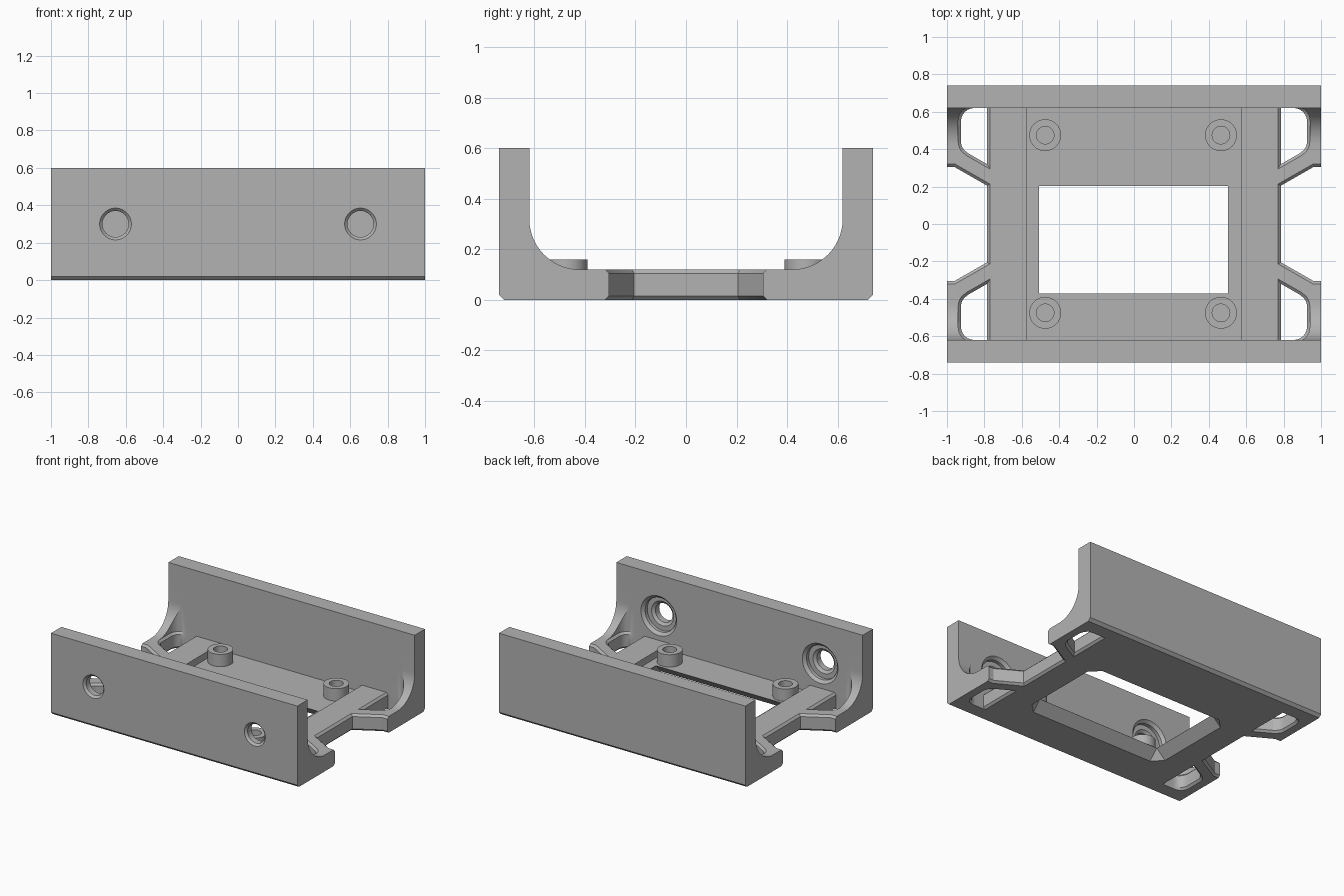
import bpy, bmesh
from math import sin, cos, pi
from mathutils import Vector, Matrix

if "Cube" in bpy.data.objects:
    bpy.data.objects.remove(bpy.data.objects["Cube"])

grey = bpy.data.materials.new("matte_grey")
grey.use_nodes = True
COLOUR = (0.45, 0.45, 0.45, 1)
grey.diffuse_color = COLOUR
grey.node_tree.nodes["Principled BSDF"].inputs["Base Color"].default_value = COLOUR

HALF_X, WALL_OUT, WALL_IN, WALL_TOP = 1.0, 0.74, 0.62, 0.6
RAIL_TOP, FLOOR_TOP, RAIL_OUT, RAIL_IN = 0.12, 0.07, 0.785, 0.573
FILLET, CHAMFER = 0.2, 0.015


def make(name, rings, closed=False):
    """Skin a stack of equal-length point rings; cap the ends unless closed."""
    bm = bmesh.new()
    rows = [[bm.verts.new(p) for p in ring] for ring in rings]
    n = len(rows[0])
    pairs = list(zip(rows, rows[1:])) + ([(rows[-1], rows[0])] if closed else [])
    for a, b in pairs:
        for i in range(n):
            j = (i + 1) % n
            bm.faces.new((a[i], a[j], b[j], b[i]))
    if not closed:
        bm.faces.new(rows[0][::-1])
        bm.faces.new(rows[-1])
    bmesh.ops.recalc_face_normals(bm, faces=bm.faces)
    mesh = bpy.data.meshes.new(name)
    bm.to_mesh(mesh)
    bm.free()
    mesh.materials.append(grey)
    obj = bpy.data.objects.new(name, mesh)
    bpy.context.collection.objects.link(obj)
    return obj


def lathe(name, profile, matrix, steps=40):
    """Turn (radius, height) points around the local z axis."""
    rings = [[matrix @ Vector((r * cos(2 * pi * i / steps), r * sin(2 * pi * i / steps), h))
              for i in range(steps)] for r, h in profile]
    return make(name, rings)


def box(name, x, y, z0, z1):
    return make(name, [[(-x, -y, z), (x, -y, z), (x, y, z), (-x, y, z)] for z in (z0, z1)])


def grow(points, d):
    """Offset a counter-clockwise outline outwards, never into the walls."""
    out = []
    for i, p in enumerate(points):
        p = Vector(p)
        a = (p - Vector(points[i - 1])).normalized()
        b = (Vector(points[(i + 1) % len(points)]) - p).normalized()
        na, nb = Vector((a.y, -a.x)), Vector((b.y, -b.x))
        q = p + (na + nb) * d / (1 + na.dot(nb))
        out.append((q.x, min(q.y, WALL_IN)))
    return out


def chamfered_cutter(name, outline, sx, sy, top):
    levels = [(-CHAMFER, 2 * CHAMFER), (CHAMFER, 0), (RAIL_TOP - CHAMFER, 0),
              (RAIL_TOP, CHAMFER), (top, CHAMFER)]
    return make(name, [[(sx * x, sy * y, z) for x, y in grow(outline, d)] for z, d in levels])


def arc(cx, cy, r, start, end, steps):
    return [(cx + r * cos(start + (end - start) * i / steps),
             cy + r * sin(start + (end - start) * i / steps)) for i in range(steps + 1)]


# Channel body: two walls, floor and filleted inner corners
half = [(WALL_OUT - 0.02, 0), (WALL_OUT, 0.02), (WALL_OUT, WALL_TOP), (WALL_IN, WALL_TOP)]
half += arc(WALL_IN - FILLET, RAIL_TOP + FILLET, FILLET, 0, -pi / 2, 16)
section = half + [(-y, z) for y, z in reversed(half)]
body = make("bracket_body", [[(x, y, z) for y, z in section] for x in (-HALF_X, HALF_X)])

# Clear the fillets between the rails, then sink the floor
cutters = [box("cut_middle", RAIL_OUT, WALL_IN, RAIL_TOP, 1),
           box("cut_pocket", RAIL_IN, WALL_IN, FLOOR_TOP, 1)]

# Window that flares out underneath, with clipped corners
x0, x1, y0, y1 = -0.508, 0.503, -0.37, 0.203


def window_ring(d, z):
    return [(x0 - d, y0, z), (x0, y0 - d, z), (x1, y0 - d, z), (x1 + d, y0, z),
            (x1 + d, y1, z), (x1, y1 + d, z), (x0, y1 + d, z), (x0 - d, y1, z)]


cutters.append(make("cut_window", [window_ring(0.08, -0.01), window_ring(0.0005, 0.0695),
                                   window_ring(0.0005, 0.2)]))

# Side notches between the arms
notch = [(RAIL_OUT, -0.205), (0.96, -0.305), (1.1, -0.305),
         (1.1, 0.305), (0.96, 0.305), (RAIL_OUT, 0.205)]
# Rounded openings inside each corner
opening = [(RAIL_OUT, 0.32), (0.89, 0.38)] + arc(0.86, 0.44, 0.065, -pi / 3, 0, 5)
opening += arc(0.855, 0.55, 0.07, 0, pi / 2, 6) + [(RAIL_OUT, 0.62)]
for sx in (-1, 1):
    cutters.append(chamfered_cutter("cut_notch", notch, sx, 1, 0.2))
    for sy in (-1, 1):
        cutters.append(chamfered_cutter("cut_opening", opening, sx, sy, 0.5))

# Stepped screw holes through the front wall only
hole = [(0.1, -0.015), (0.07, 0.015), (0.07, 0.06), (0.09, 0.075), (0.125, 0.075),
        (0.125, 0.1), (0.145, 0.12), (0.145, 0.16)]
for x in (-0.655, 0.655):
    cutters.append(lathe("cut_screw_hole", hole,
                         Matrix.Translation((x, -WALL_OUT, 0.3)) @ Matrix.Rotation(-pi / 2, 4, "X")))

for cutter in cutters:
    cutter.hide_render = True
    mod = body.modifiers.new(cutter.name, "BOOLEAN")
    mod.operation, mod.solver, mod.object = "DIFFERENCE", "EXACT", cutter
bpy.context.view_layer.update()
body.data = bpy.data.meshes.new_from_object(body.evaluated_get(bpy.context.evaluated_depsgraph_get()))
body.modifiers.clear()
for cutter in cutters:
    bpy.data.objects.remove(cutter)

# Hollow mounting bosses on the floor
parts = [body]
boss = [(0.085, 0.06), (0.085, 0.16), (0.047, 0.16), (0.047, FLOOR_TOP + 0.002)]
for x, side in ((-0.475, "right"), (0.465, "left")):
    for y, end in ((-0.475, "front"), (0.475, "back")):
        parts.append(lathe(f"boss_{end}_{side}", boss, Matrix.Translation((x, y, 0))))

# Smooth the curved faces, keep edges sharp
bpy.ops.object.select_all(action="DESELECT")
for part in parts:
    part.select_set(True)
bpy.context.view_layer.objects.active = body
bpy.ops.object.shade_smooth_by_angle(angle=pi / 7)
